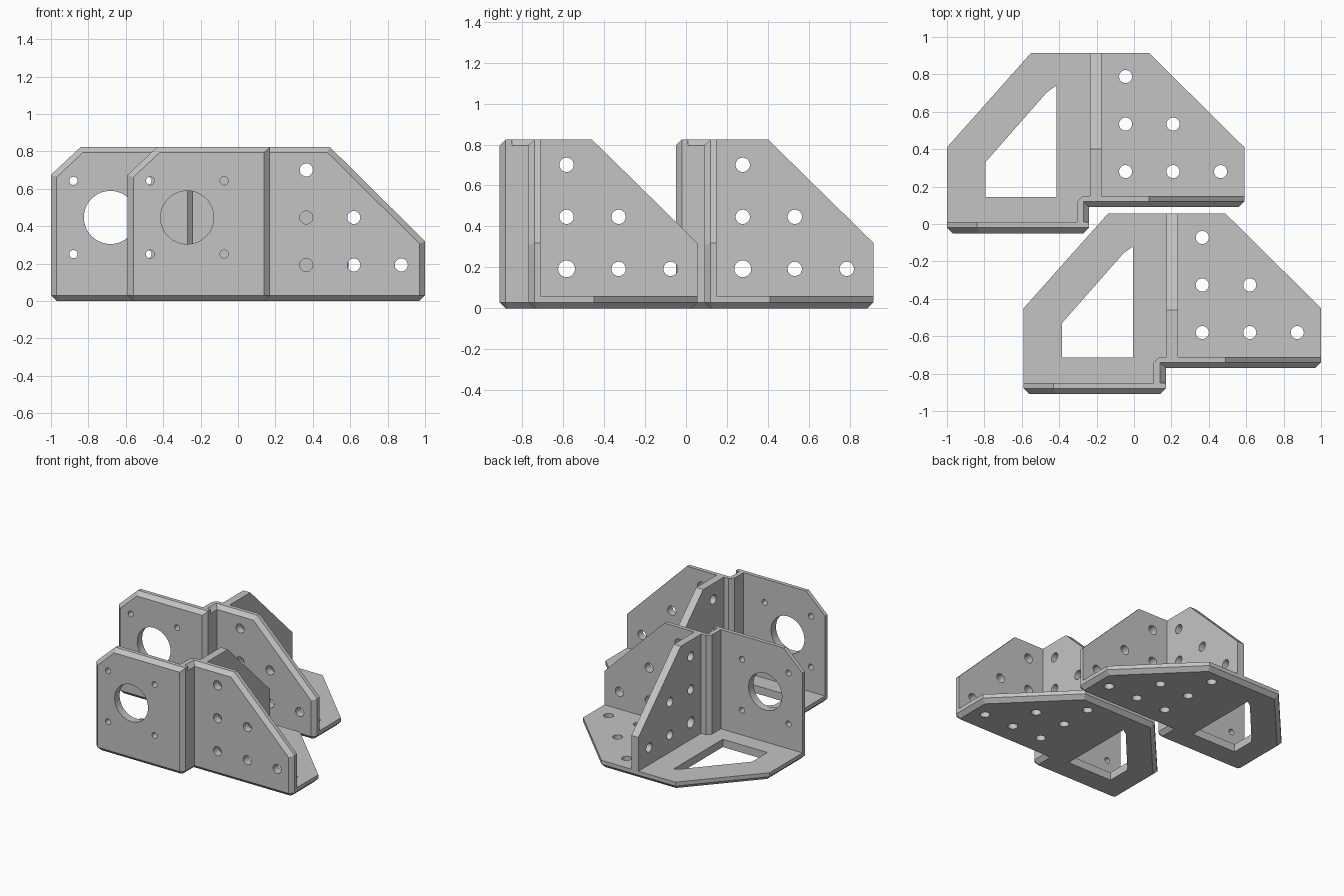
import bpy, bmesh, math
from mathutils import Vector

if "Cube" in bpy.data.objects:
    bpy.data.objects.remove(bpy.data.objects["Cube"])

T, C, TOP = 0.06, 0.03, 0.825      # plate thickness, chamfer, wall height
OFFSET = Vector((-0.41, 0.86, 0))  # second bracket relative to the first

grey = bpy.data.materials.new("light grey")
grey.diffuse_color = (0.55, 0.55, 0.55, 1)
grey.use_nodes = True
grey.node_tree.nodes["Principled BSDF"].inputs["Base Color"].default_value = grey.diffuse_color

# 2D (u, v) plus depth w along an axis -> 3D
MAP = {"x": lambda u, v, w: (w, u, v),
       "y": lambda u, v, w: (u, w, v),
       "z": lambda u, v, w: (u, v, w)}


def inset(poly, dists):
    """Move each edge of a counter-clockwise polygon inward by its own distance."""
    pts = [Vector(p) for p in poly]
    n = len(pts)
    lines = []
    for i in range(n):
        d = (pts[(i + 1) % n] - pts[i]).normalized()
        lines.append((pts[i] + Vector((-d.y, d.x)) * dists[i], d))
    out = []
    for i in range(n):
        (p, d), (q, e) = lines[i - 1], lines[i]
        t = (q - p).cross(e) / d.cross(e)
        out.append(tuple(p + d * t))
    return out


def add_loft(bm, axis, layers):
    """Skin matching polygons stacked along an axis and cap both ends."""
    rings = [[bm.verts.new(MAP[axis](u, v, w)) for u, v in poly] for poly, w in layers]
    n = len(rings[0])
    for a, b in zip(rings, rings[1:]):
        for i in range(n):
            j = (i + 1) % n
            bm.faces.new((a[i], a[j], b[j], b[i]))
    bm.faces.new(rings[0][::-1])
    bm.faces.new(rings[-1])


def to_object(name, bm):
    bmesh.ops.recalc_face_normals(bm, faces=bm.faces)
    mesh = bpy.data.meshes.new(name)
    bm.to_mesh(mesh)
    bm.free()
    mesh.materials.append(grey)
    obj = bpy.data.objects.new(name, mesh)
    bpy.context.collection.objects.link(obj)
    return obj


def circle(u, v, r):
    n = 64 if r > 0.1 else 28
    return [(u + r * math.cos(2 * math.pi * i / n),
             v + r * math.sin(2 * math.pi * i / n)) for i in range(n)]


def part(name, axis, layers, cuts=()):
    """Plate from stacked outlines, with outlines cut right through it."""
    bm = bmesh.new()
    add_loft(bm, axis, layers)
    obj = to_object(name, bm)
    if cuts:
        ws = [w for _, w in layers]
        bm = bmesh.new()
        for poly in cuts:
            add_loft(bm, axis, [(poly, min(ws) - 0.1), (poly, max(ws) + 0.1)])
        cutter = to_object("cutter", bm)
        mod = obj.modifiers.new("holes", "BOOLEAN")
        mod.operation, mod.solver, mod.object = "DIFFERENCE", "EXACT", cutter
        deps = bpy.context.evaluated_depsgraph_get()
        mesh = bpy.data.meshes.new_from_object(obj.evaluated_get(deps))
        obj.modifiers.clear()
        obj.data = mesh
        bpy.data.objects.remove(cutter)
    return obj


def triangle_holes(u0, v0, r=0.035):
    """Six bolt holes in a right-angled triangle."""
    return [circle(u0 + 0.254 * i, v0 + 0.254 * j, r)
            for i in range(3) for j in range(3 - i)]


parts = []

# Base with chamfered underside, bolt holes and a window
base = [(-0.56, -0.91), (0.14, -0.91), (0.17, -0.88), (0.17, -0.77), (0.97, -0.77),
        (1, -0.74), (1, -0.45), (0.49, 0.055), (-0.14, 0.055), (-0.59, -0.45), (-0.59, -0.88)]
window = [(-0.385, -0.715), (-0.005, -0.715), (-0.005, -0.12), (-0.055, -0.155), (-0.385, -0.53)]
parts.append(part("base_plate", "z",
                  [(inset(base, [C] * len(base)), 0), (base, C), (base, T)],
                  triangle_holes(0.365, -0.58) + [window]))

# Motor plate with a large bore and four screw holes
motor = [(-0.59, C), (0.17, C), (0.17, TOP), (-0.43, TOP), (-0.59, 0.675)]
screws = [circle(-0.272 + sx * 0.198, 0.447 + sz * 0.196, 0.022)
          for sx in (-1, 1) for sz in (-1, 1)]
parts.append(part("motor_plate", "y",
                  [(inset(motor, [0, C, C, C, C]), -0.91), (motor, -0.88), (motor, -0.85)],
                  screws + [circle(-0.272, 0.447, 0.142)]))

# Short wall joining the two front plates, and its inner corner
step = [(-0.88, C), (-0.74, C), (-0.74, TOP), (-0.88, TOP)]
parts.append(part("step_wall", "x",
                  [(step, 0.105), (step, 0.14), (inset(step, [0, 0, C, 0]), 0.17)]))
corner = [(0.105, -0.75), (0.14, -0.75), (0.14, -0.71), (0.135, -0.71), (0.105, -0.74)]
parts.append(part("corner_post", "z", [(corner, C), (corner, TOP)]))

# Sloped side wall with bolt holes
side = [(0.14, C), (1, C), (1, 0.32), (0.49, TOP), (0.14, TOP)]
parts.append(part("side_wall", "y",
                  [(inset(side, [0, C, C, C, 0]), -0.77), (side, -0.74), (side, -0.71)],
                  triangle_holes(0.365, 0.193)))

# Sloped rib running to the back, lowest front hole slightly wider
rib = [(-0.72, C), (0.055, C), (0.055, 0.32), (-0.46, TOP), (-0.72, TOP)]
rib_holes = triangle_holes(-0.583, 0.193)
rib_holes[0] = circle(-0.583, 0.193, 0.041)
parts.append(part("rib", "x", [(rib, 0.175), (rib, 0.235)], rib_holes))

bpy.ops.object.select_all(action="DESELECT")
for obj in parts:
    obj.select_set(True)
bpy.context.view_layer.objects.active = parts[0]
bpy.ops.object.shade_smooth_by_angle(angle=math.radians(30))

# Second identical bracket behind and to the left
for obj in parts:
    obj.name = "front_" + obj.name
    copy = obj.copy()
    copy.name = obj.name.replace("front_", "back_")
    copy.location = OFFSET
    bpy.context.collection.objects.link(copy)
